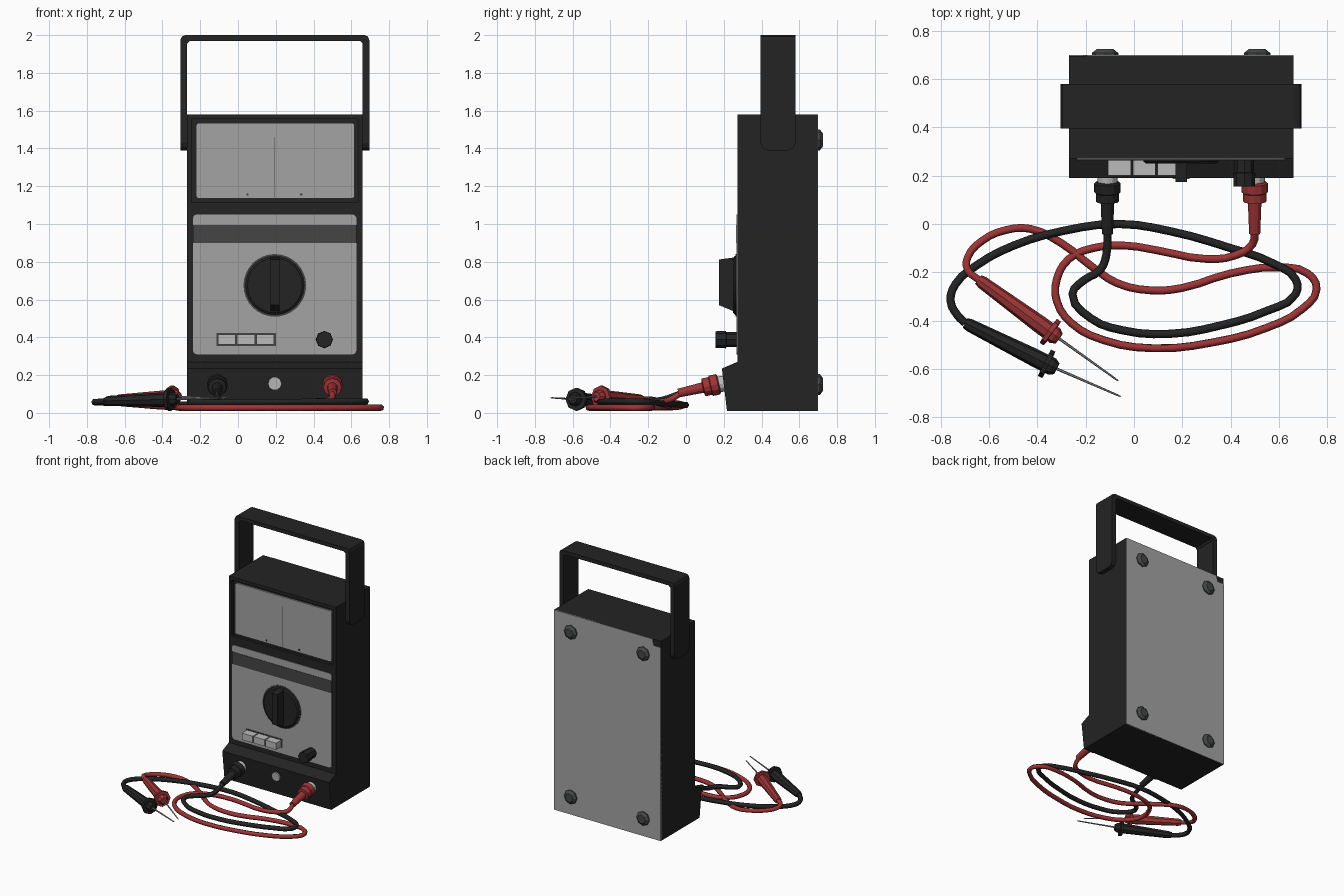
import bpy, bmesh, math
from mathutils import Vector

if "Cube" in bpy.data.objects:
    bpy.data.objects.remove(bpy.data.objects["Cube"], do_unlink=True)


def material(name, r, g, b):
    m = bpy.data.materials.new(name)
    m.use_nodes = True
    m.diffuse_color = (r, g, b, 1)
    m.node_tree.nodes["Principled BSDF"].inputs["Base Color"].default_value = (r, g, b, 1)
    return m


BLACK = material("black plastic", .017, .017, .017)
RED = material("red plastic", .34, .035, .037)
PANEL = material("panel grey", .36, .37, .36)
BAND = material("charcoal", .06, .06, .06)
LIGHT = material("light grey", .5, .5, .5)
FOOT = material("rubber grey", .06, .065, .065)
STEEL = material("steel", .3, .3, .3)


def finish(name, bm, mat):
    bmesh.ops.recalc_face_normals(bm, faces=bm.faces)
    mesh = bpy.data.meshes.new(name)
    bm.to_mesh(mesh)
    bm.free()
    mesh.materials.append(mat)
    ob = bpy.data.objects.new(name, mesh)
    bpy.context.collection.objects.link(ob)
    return ob


def extrude(pts, axis, lo, hi):
    """Solid from a 2D profile: axis 'x' takes (y, z) points, axis 'y' takes (x, z)."""
    place = (lambda d, a, b: (d, a, b)) if axis == "x" else (lambda d, a, b: (a, d, b))
    bm = bmesh.new()
    ends = [[bm.verts.new(place(d, a, b)) for a, b in pts] for d in (lo, hi)]
    for ring in ends:
        bm.faces.new(ring)
    for i in range(len(pts)):
        j = (i + 1) % len(pts)
        bm.faces.new((ends[0][i], ends[0][j], ends[1][j], ends[1][i]))
    return bm


def prism(name, pts, axis, lo, hi, mat):
    return finish(name, extrude(pts, axis, lo, hi), mat)


def rect(x0, x1, z0, z1, r=0.0):
    """Rectangle outline with rounded corners."""
    if not r:
        return [(x0, z0), (x1, z0), (x1, z1), (x0, z1)]
    corners = [(x1 - r, z1 - r), (x0 + r, z1 - r), (x0 + r, z0 + r), (x1 - r, z0 + r)]
    return [(cx + r * math.cos(math.pi / 2 * (k + s / 3)), cz + r * math.sin(math.pi / 2 * (k + s / 3)))
            for k, (cx, cz) in enumerate(corners) for s in range(4)]


def lathe(name, start, end, profile, sides, mat):
    """Turned solid along start-end; profile holds (fraction, radius)."""
    a, b = Vector(start), Vector(end)
    q = (b - a).to_track_quat("Z", "Y")
    bm = bmesh.new()
    rings = []
    for t, r in profile:
        rings.append([bm.verts.new(a.lerp(b, t) + q @ Vector((r * math.cos(w), r * math.sin(w), 0)))
                      for w in (math.tau * k / sides for k in range(sides))])
    for lower, upper in zip(rings, rings[1:]):
        for k in range(sides):
            n = (k + 1) % sides
            bm.faces.new((lower[k], lower[n], upper[n], upper[k]))
    bm.faces.new(rings[0])
    bm.faces.new(rings[-1])
    return finish(name, bm, mat)


def cable(name, pts, mat):
    cu = bpy.data.curves.new(name, "CURVE")
    cu.dimensions = "3D"
    cu.bevel_depth, cu.bevel_resolution, cu.resolution_u = .017, 1, 3
    sp = cu.splines.new("BEZIER")
    sp.bezier_points.add(len(pts) - 1)
    for p, co in zip(sp.bezier_points, pts):
        p.co = co
        p.handle_left_type = p.handle_right_type = "AUTO"
    cu.materials.append(mat)
    ob = bpy.data.objects.new(name, cu)
    bpy.context.collection.objects.link(ob)


L, R, MID, FRONT, BACK = -.27, .66, .195, .272, .7

# Case with sloping socket step, and a recess cut for the meter
case = prism("case", [(.217, .01), (.19, .235), (FRONT, .27), (FRONT, 1.58), (.697, 1.58), (.697, .01)],
             "x", L, R, BLACK)
cutter = prism("meter_cutter", rect(-.245, .635, 1.115, 1.555), "y", .2, FRONT + .02, BLACK)
cutter.hide_render = True
mod = case.modifiers.new("recess", "BOOLEAN")
mod.operation, mod.object, mod.solver = "DIFFERENCE", cutter, "EXACT"
bpy.context.view_layer.objects.active = case
bpy.ops.object.modifier_apply(modifier=mod.name)
bpy.data.objects.remove(cutter, do_unlink=True)

# Meter face, needle and scale marks
prism("meter_face", rect(-.222, .617, 1.135, 1.535, .015), "y", .28, .293, PANEL)
prism("meter_needle", rect(MID - .002, MID + .002, 1.14, 1.46), "y", .277, .281, BAND)
for x in (.05, .335):
    prism("meter_mark", rect(x - .006, x + .006, 1.15, 1.162), "y", .277, .281, BAND)

# Control panel with its dark band
prism("control_panel", rect(-.238, .627, .31, 1.05, .02), "y", FRONT - .005, FRONT + .005, PANEL)
prism("panel_band", rect(-.238, .627, .9, .995), "y", FRONT - .008, FRONT, BAND)

# Selector dial
lathe("dial_ring", (MID, FRONT, .675), (MID, .263, .675), [(0, .166), (1, .166)], 32, BAND)
lathe("dial_disc", (MID, FRONT, .675), (MID, .25, .675), [(0, .156), (.6, .156), (1, .145)], 24, BLACK)
prism("dial_grip", [(FRONT, .825), (.175, .812), (.175, .57), (FRONT, .53)], "x", MID - .024, MID + .024, BLACK)

# Push buttons in a dark surround and the small adjuster knob
prism("button_surround", rect(-.115, .2, .355, .423), "y", .264, .27, BAND)
for k in range(3):
    x = -.107 + k * .102
    prism("push_button", rect(x, x + .094, .363, .415), "y", .2, FRONT, LIGHT)
lathe("adjuster_knob", (.457, FRONT, .388), (.457, .155, .388), [(0, .04), (.5, .04), (.52, .046), (1, .044)], 8, BLACK)

# Screw on the socket step
lathe("step_screw", (MID, .21, .157), (MID, .188, .155), [(0, .036), (1, .036)], 10, LIGHT)

# Back cover with a clipped corner, and four feet
prism("back_cover", [(L, .01), (R, .01), (R, 1.58), (L + .075, 1.58), (L + .06, 1.53), (L, 1.53)],
      "y", .692, BACK, PANEL)
for x in (-.12, .51):
    for z in (.15, 1.445):
        lathe("foot", (x, BACK - .005, z), (x, .725, z), [(0, .055), (.45, .055), (1, .034)], 8, FOOT)

# Carry handle with clipped lower ends
outline = [(-.305, 1.39), (-.305, 1.975), (-.297, 1.993), (-.28, 2), (.67, 2), (.687, 1.993), (.695, 1.975),
           (.695, 1.39), (R, 1.39), (R, 1.955), (.645, 1.97), (-.255, 1.97), (L, 1.955), (L, 1.39)]
bm = extrude(outline, "y", .395, .58)
ends = [e for e in bm.edges if all(v.co.z < 1.4 for v in e.verts)
        and abs(e.verts[0].co.y - e.verts[1].co.y) < .01]
bmesh.ops.bevel(bm, geom=ends, offset=.04, segments=2, profile=.5, affect="EDGES")
finish("carry_handle", bm, BLACK)


# Test leads: plug, cable, probe grip, guard and steel tip
def lead(colour, mat, plug_x, path, heights, tail, nose, tip):
    plug_end = (plug_x, -.04, .105)
    lathe(colour + "_socket", (plug_x, .215, .157), (plug_x, .165, .15), [(0, .042), (1, .042)], 12, LIGHT)
    lathe(colour + "_plug", (plug_x, .175, .153), plug_end,
          [(0, .046), (.03, .055), (.2, .055), (.22, .048), (.38, .048), (.4, .028), (1, .023)], 12, mat)
    pts = [(plug_x, -.02, .108)]
    for k, (x, y) in enumerate(path):
        t = k / (len(path) - 1) * (len(heights) - 1)
        i = min(int(t), len(heights) - 2)
        pts.append((x, y, heights[i] + (heights[i + 1] - heights[i]) * (t - i)))
    cable(colour + "_cable", pts + [tail], mat)
    lathe(colour + "_probe_grip", tail, nose, [(0, .022), (.05, .027), (.75, .037), (.95, .037), (1, .025)], 8, mat)
    a, b = Vector(tail), Vector(nose)
    d = (b - a).normalized()
    g = a.lerp(b, .89)
    lathe(colour + "_probe_guard", g - d * .01, g + d * .01, [(0, .061), (1, .061)], 8, mat)
    lathe(colour + "_probe_tip", nose, tip, [(0, .006), (.95, .004), (1, .002)], 6, STEEL)


lead("black", BLACK, -.11,
     [(-.115, -.13), (-.14, -.19), (-.21, -.235), (-.255, -.29), (-.18, -.39), (-.05, -.44), (.15, -.455),
      (.36, -.42), (.55, -.36), (.67, -.29), (.67, -.23), (.58, -.165), (.4, -.1), (.15, -.03), (-.06, 0),
      (-.3, -.03), (-.5, -.09), (-.65, -.17), (-.74, -.25), (-.76, -.32), (-.73, -.38)],
     [.07, .055, .06, .06, .04, .05, .06], (-.7, -.41, .063), (-.32, -.6, .073), (-.055, -.715, .08))
lead("red", RED, .5,
     [(.49, -.085), (.42, -.13), (.3, -.145), (.1, -.11), (-.03, -.09), (-.17, -.1), (-.27, -.145), (-.32, -.23),
      (-.32, -.32), (-.26, -.41), (-.13, -.48), (.08, -.515), (.33, -.49), (.55, -.43), (.7, -.35), (.757, -.27),
      (.72, -.205), (.6, -.18), (.4, -.205), (.2, -.265), (.07, -.275), (-.07, -.245), (-.17, -.18), (-.3, -.08),
      (-.43, -.02), (-.53, -.025), (-.63, -.07), (-.69, -.14), (-.69, -.19)],
     [.07, .03, .027, .027, .027, .03, .07], (-.645, -.23, .07), (-.31, -.475, .086), (-.065, -.65, .075))
